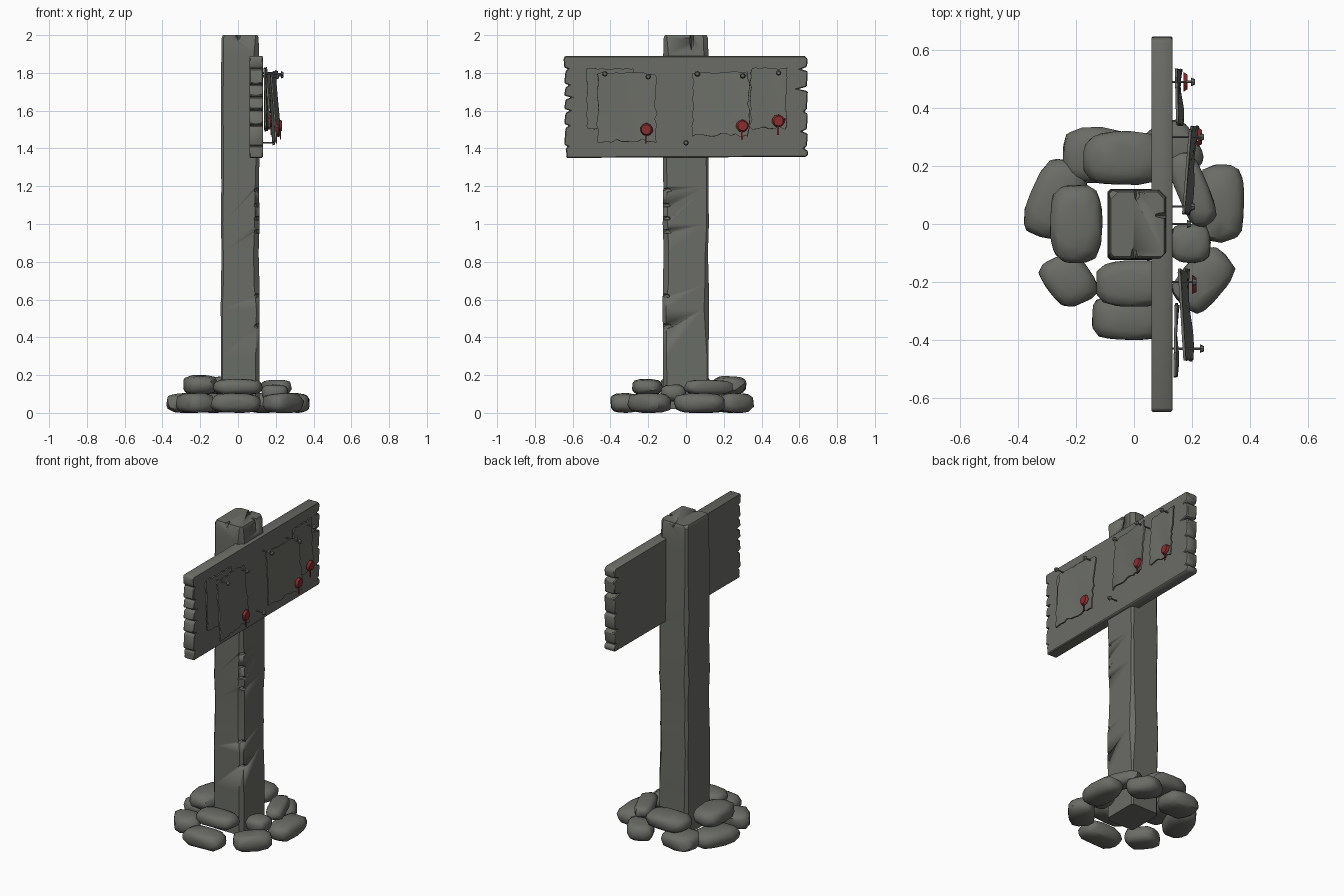
import bpy, bmesh, math, random
from mathutils import Vector, Matrix

if "Cube" in bpy.data.objects:
    bpy.data.objects.remove(bpy.data.objects["Cube"])

random.seed(7)


def material(name, rgb):
    m = bpy.data.materials.new(name)
    m.diffuse_color = (*rgb, 1)
    m.use_nodes = True
    m.node_tree.nodes["Principled BSDF"].inputs["Base Color"].default_value = m.diffuse_color
    return m


GREY = material("weathered grey", (0.145, 0.15, 0.132))
RED = material("wax red", (0.25, 0.025, 0.028))


def finish(bm, name, mat, angle=35, bevel=0, solid=0):
    bmesh.ops.recalc_face_normals(bm, faces=bm.faces[:])
    me = bpy.data.meshes.new(name)
    bm.to_mesh(me)
    bm.free()
    me.materials.append(mat)
    ob = bpy.data.objects.new(name, me)
    bpy.context.collection.objects.link(ob)
    bpy.ops.object.select_all(action='DESELECT')
    ob.select_set(True)
    bpy.context.view_layer.objects.active = ob
    if solid:
        m = ob.modifiers.new("thickness", 'SOLIDIFY')
        m.thickness, m.offset = solid, 0
        bpy.ops.object.modifier_apply(modifier=m.name)
    if bevel:
        m = ob.modifiers.new("worn edges", 'BEVEL')
        m.width, m.segments, m.limit_method = bevel, 1, 'ANGLE'
        m.angle_limit = math.radians(40)
        bpy.ops.object.modifier_apply(modifier=m.name)
    bpy.ops.object.shade_smooth_by_angle(angle=math.radians(angle))
    return ob


def cylinder(bm, p0, p1, r0, r1, n=8):
    d = Vector(p1) - Vector(p0)
    mat = Matrix.Translation((Vector(p0) + Vector(p1)) / 2) @ d.to_track_quat('Z', 'Y').to_matrix().to_4x4()
    bmesh.ops.create_cone(bm, cap_ends=True, segments=n, radius1=r0, radius2=r1, depth=d.length, matrix=mat)


# Post: stacked chamfered squares with uneven corners
bm = bmesh.new()
rings = []
for z in (0.02, 0.3, 0.55, 0.68, 0.85, 1.0, 1.2, 1.4, 1.65, 1.9, 1.985, 2.0):
    inset = 0.012 if z == 2.0 else random.uniform(0, 0.006)
    x0, x1, y0, y1 = -0.092 + inset, 0.115 - inset, -0.124 + inset, 0.122 - inset
    ring = []
    for cx, cy, sx, sy in ((x0, y0, 1, 1), (x1, y0, -1, 1), (x1, y1, -1, -1), (x0, y1, 1, -1)):
        c = random.uniform(0.008, 0.016) if sx * sy > 0 and sx > 0 else random.uniform(0.008, 0.03)
        pair = [(cx, cy + sy * c), (cx + sx * c, cy)]
        if sx * sy < 0:
            pair.reverse()
        ring += [bm.verts.new((px, py, z)) for px, py in pair]
    rings.append(ring)
for a, b in zip(rings, rings[1:]):
    for i in range(8):
        j = (i + 1) % 8
        bm.faces.new((a[i], a[j], b[j], b[i]))
bm.faces.new(rings[0][::-1])
bm.faces.new(rings[-1])
post = finish(bm, "post", GREY)

# Chips cut from the front right corner and cracks in the post top
bm = bmesh.new()
chips = [(0.115, -0.124, z, 0.035, l, 0.016) for z, l in
         ((0.46, 0.065), (0.62, 0.045), (0.96, 0.055), (1.03, 0.05), (1.1, 0.05), (1.18, 0.06))]
chips += [(0.0, -0.124, 2.0, 0.014, 0.05, 0.03), (0.115, 0.03, 2.0, 0.05, 0.012, 0.09),
          (0.01, 0.122, 2.0, 0.012, 0.05, 0.03)]
for x, y, z, dx, dy, dz in chips:
    bmesh.ops.create_icosphere(bm, subdivisions=1, radius=1,
                               matrix=Matrix.Translation((x, y, z)) @ Matrix.Diagonal((dx, dy, dz, 1)))
cutter = finish(bm, "chip_cutter", GREY)
cutter.hide_render = True
bpy.context.view_layer.objects.active = post
m = post.modifiers.new("chips", 'BOOLEAN')
m.operation, m.object, m.solver = 'DIFFERENCE', cutter, 'EXACT'
bpy.ops.object.modifier_apply(modifier=m.name)
bpy.data.objects.remove(cutter)

# Board: outline with splintered ends, extruded along x
outline = [(-0.635, 1.35), (0.635, 1.355), (0.648, 1.37)]
for z, d in ((1.40, 0.02), (1.49, 0.03), (1.595, 0.02), (1.715, 0.05), (1.82, 0.035)):
    outline += [(0.645, z - 0.012), (0.645 - d, z), (0.64, z + 0.012)]
outline += [(0.645, 1.87), (0.63, 1.89), (-0.64, 1.89), (-0.648, 1.875)]
for z, d in ((1.82, 0.02), (1.735, 0.025), (1.67, 0.035), (1.60, 0.03), (1.52, 0.025), (1.41, 0.02)):
    outline += [(-0.645, z + 0.01), (-0.645 + d, z), (-0.638, z - 0.012)]
outline += [(-0.632, 1.37)]
bm = bmesh.new()
face = bm.faces.new([bm.verts.new((0.06, y, z)) for y, z in outline])
ext = bmesh.ops.extrude_face_region(bm, geom=[face])
bmesh.ops.translate(bm, vec=(0.072, 0, 0), verts=[v for v in ext['geom'] if isinstance(v, bmesh.types.BMVert)])
finish(bm, "board", GREY, bevel=0.005)


# Notices: ragged, slightly buckled sheets; corner depths are top-left, top-right, bottom-left, bottom-right
def notice(name, y0, y1, z0, z1, tl, tr, bl, br, n=12):
    bm = bmesh.new()
    g = []
    for i in range(n + 1):
        v, row = i / n, []
        for j in range(n + 1):
            u = j / n
            x = (bl * (1 - u) + br * u) * (1 - v) + (tl * (1 - u) + tr * u) * v
            x += 0.005 * math.sin(u * 7 + v * 3) * (1 - v)
            y, z = y0 + (y1 - y0) * u, z0 + (z1 - z0) * v
            rag = random.uniform(0, 0.016)
            y += rag if j == 0 else -rag if j == n else 0
            rag = random.uniform(0, 0.02)
            z += rag if i == 0 else -rag * 0.7 if i == n else 0
            row.append(bm.verts.new((x, y, z)))
        g.append(row)
    for i in range(n):
        for j in range(n):
            bm.faces.new((g[i][j], g[i][j + 1], g[i + 1][j + 1], g[i + 1][j]))
    finish(bm, name, GREY, solid=0.009)


notice("left_notice_back", -0.53, -0.27, 1.49, 1.83, 0.14, 0.145, 0.145, 0.15)
notice("left_notice_front", -0.475, -0.15, 1.43, 1.805, 0.175, 0.155, 0.20, 0.185)
notice("middle_notice", 0.03, 0.34, 1.46, 1.81, 0.17, 0.195, 0.19, 0.22)
notice("right_notice", 0.335, 0.54, 1.50, 1.83, 0.15, 0.145, 0.165, 0.16)

# Nails: thin shaft and domed head
for i, (x, y, z) in enumerate(((0.235, -0.43, 1.795), (0.21, -0.20, 1.78), (0.205, 0.06, 1.795),
                               (0.235, 0.30, 1.785), (0.205, 0.49, 1.80), (0.19, 0.0, 1.43))):
    bm = bmesh.new()
    cylinder(bm, (0.12, y, z), (x, y, z), 0.004, 0.005, 6)
    cylinder(bm, (x - 0.008, y, z), (x + 0.006, y, z), 0.015, 0.009, 8)
    finish(bm, f"nail_{i + 1}", GREY)

# Wax seals: lumpy disc with a thin hanging tail
for i, (x, y, z) in enumerate(((0.208, -0.21, 1.50), (0.227, 0.30, 1.52), (0.178, 0.49, 1.545))):
    bm = bmesh.new()
    cylinder(bm, (x - 0.008, y, z), (x + 0.007, y, z), 0.034, 0.026, 10)
    for v in bm.verts:
        if v.co.x < x:
            v.co.y = y + (v.co.y - y) * random.uniform(0.9, 1.08)
            v.co.z = z + (v.co.z - z) * random.uniform(0.9, 1.08)
    bmesh.ops.create_cube(bm, size=1, matrix=Matrix.Translation((x - 0.003, y - 0.003, z - 0.05))
                          @ Matrix.Diagonal((0.005, 0.009, 0.045, 1)))
    finish(bm, f"wax_seal_{i + 1}", RED)


# Stones: convex hulls of rounded boxes fitted to their bounds (x0, x1, y0, y1, z0, z1, turn)
def stone(name, x0, x1, y0, y1, z0, z1, turn=0):
    bm = bmesh.new()
    a, b = x1 - x0, y1 - y0
    rot = Matrix.Rotation(math.radians(turn), 3, 'Z')
    pts = []
    for k in range(90):
        t = math.acos(1 - 2 * (k + 0.5) / 90)
        f = k * 2.39996
        d = Vector((math.sin(t) * math.cos(f), math.sin(t) * math.sin(f), math.cos(t)))
        s = sum(abs(c) ** 3.6 for c in d) ** (-1 / 3.6) * random.uniform(0.92, 1.0)
        d *= s
        pts.append(rot @ Vector((d.x * a * (0.7 if turn else 1), d.y * b, d.z)))
    lo, hi = [[fn(p[k] for p in pts) for k in range(3)] for fn in (min, max)]
    box = ((x0, x1), (y0, y1), (z0, z1))
    for p in pts:
        bm.verts.new([box[k][0] + (p[k] - lo[k]) / (hi[k] - lo[k]) * (box[k][1] - box[k][0]) for k in range(3)])
    hull = bmesh.ops.convex_hull(bm, input=bm.verts[:])
    loose = [v for v in bm.verts if not v.link_faces]
    bmesh.ops.delete(bm, geom=loose, context='VERTS')
    finish(bm, name, GREY, angle=38)


lower = [(-0.38, -0.16, -0.05, 0.225, -20), (-0.245, -0.02, 0.14, 0.335, 0), (0.04, 0.24, 0.17, 0.36, 25),
         (0.22, 0.38, -0.065, 0.205, 0), (0.13, 0.35, -0.31, -0.08, -40), (-0.145, 0.12, -0.40, -0.24, 0),
         (-0.33, -0.125, -0.285, -0.10, 30)]
upper = [(-0.29, -0.108, -0.135, 0.135, 0, 0.2), (-0.175, 0.10, 0.135, 0.32, 0, 0.195),
         (-0.13, 0.13, -0.285, -0.125, 0, 0.18), (0.12, 0.285, -0.01, 0.25, 25, 0.175),
         (0.125, 0.265, -0.135, 0.0, 0, 0.15)]
for i, (x0, x1, y0, y1, t) in enumerate(lower):
    stone(f"lower_stone_{i + 1}", x0, x1, y0, y1, 0, 0.105, t)
for i, (x0, x1, y0, y1, t, top) in enumerate(upper):
    stone(f"upper_stone_{i + 1}", x0, x1, y0, y1, 0.06 if top < 0.16 else 0.095, top, t)
